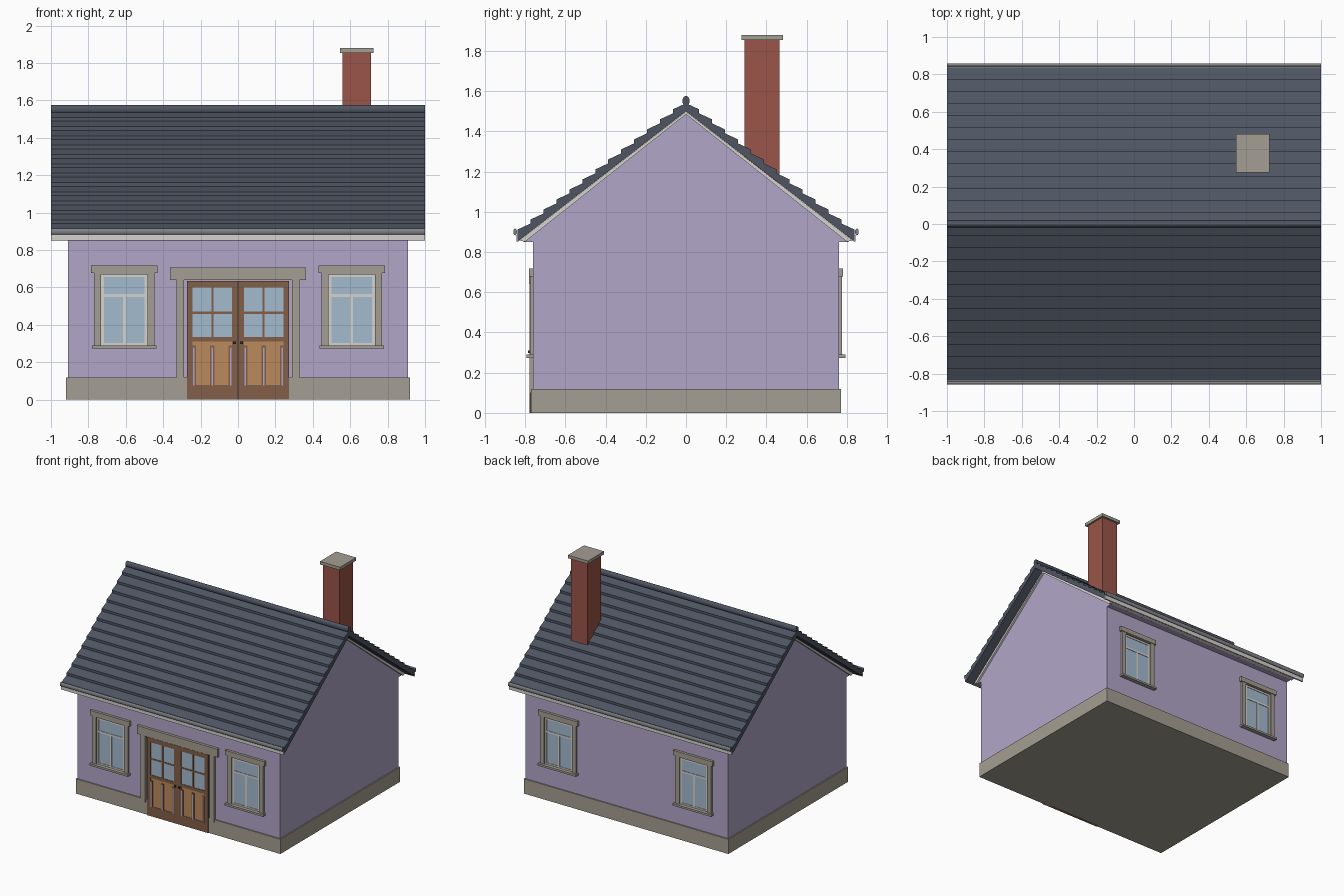
import bpy
import bmesh
import math

cube = bpy.data.objects.get("Cube")
if cube:
    bpy.data.objects.remove(cube, do_unlink=True)


def make_material(name, rgb):
    linear = [((c / 255 + 0.055) / 1.055) ** 2.4 for c in rgb] + [1]
    mat = bpy.data.materials.new(name)
    mat.use_nodes = True
    mat.diffuse_color = linear
    mat.node_tree.nodes["Principled BSDF"].inputs["Base Color"].default_value = linear
    return mat


lilac = make_material("lilac plaster", (177, 166, 200))
stone = make_material("grey stone", (165, 159, 147))
slate = make_material("dark slate", (79, 85, 98))
white = make_material("off white paint", (214, 211, 207))
glass = make_material("pale blue glass", (164, 187, 207))
brown = make_material("brown wood", (130, 95, 71))
tan = make_material("tan wood", (187, 138, 92))
brick = make_material("red brick", (154, 85, 72))
zinc = make_material("zinc grey", (130, 132, 136))
iron = make_material("dark iron", (60, 50, 45))


def finish(name, bm, mat):
    bmesh.ops.recalc_face_normals(bm, faces=bm.faces)
    mesh = bpy.data.meshes.new(name)
    bm.to_mesh(mesh)
    bm.free()
    mesh.materials.append(mat)
    obj = bpy.data.objects.new(name, mesh)
    bpy.context.collection.objects.link(obj)
    return obj


def box(name, x, y, z, mat):
    """Box from (low, high) ranges on each axis."""
    bm = bmesh.new()
    bmesh.ops.create_cube(bm, size=1)
    for v in bm.verts:
        v.co = [(a + b) / 2 + c * (b - a) for (a, b), c in zip((x, y, z), v.co)]
    return finish(name, bm, mat)


def prism(name, profile, half_x, mat):
    """Profile in y and z, extruded along x."""
    bm = bmesh.new()
    face = bm.faces.new([bm.verts.new((-half_x, y, z)) for y, z in profile])
    new = bmesh.ops.extrude_face_region(bm, geom=[face])["geom"]
    moved = [g for g in new if isinstance(g, bmesh.types.BMVert)]
    bmesh.ops.translate(bm, verts=moved, vec=(2 * half_x, 0, 0))
    return finish(name, bm, mat)


def oval_bar(name, y, z, ry, rz, mat):
    """Long oval bar running the length of the roof."""
    steps = [math.tau * i / 16 for i in range(16)]
    obj = prism(name, [(y + ry * math.cos(a), z + rz * math.sin(a)) for a in steps], 1, mat)
    for face in obj.data.polygons:
        face.use_smooth = len(face.vertices) == 4


# Body
box("plinth", (-0.92, 0.92), (-0.77, 0.77), (0, 0.12), stone)
half_wall = [(0.76, 0.1), (0.76, 0.85), (0.81, 0.85)]
prism("walls", half_wall + [(0, 1.49)] + [(-y, z) for y, z in reversed(half_wall)], 0.91, lilac)

# Roof slopes with stepped slate rows, fascia and gutters
EAVE_Y, EAVE_Z, APEX_Z, ROWS = 0.838, 0.852, 1.5, 13


def under(y):
    return APEX_Z + (EAVE_Z - APEX_Z) * y / EAVE_Y


for side, label in ((-1, "front"), (1, "back")):
    profile = [(0, APEX_Z), (side * EAVE_Y, EAVE_Z)]
    for row in range(ROWS):
        low = EAVE_Y * (1 - row / ROWS)
        high = EAVE_Y * (1 - (row + 1) / ROWS)
        profile += [(side * low, under(low) + 0.06), (side * high, under(high) + 0.04)]
    prism(label + "_roof_slope", profile, 1, slate)
    prism(label + "_soffit", [(0, APEX_Z - 0.001), (side * 0.83, under(0.83) - 0.001),
                              (side * 0.8, 0.852), (0, 1.485)], 0.925, white)
    box(label + "_fascia", (-1, 1), sorted((side * 0.832, side * 0.844)), (0.853, 0.886), white)
    oval_bar(label + "_gutter", side * 0.85, 0.9, 0.009, 0.017, zinc)
oval_bar("ridge_cap", 0, 1.552, 0.018, 0.024, slate)

# Chimney
box("chimney_stack", (0.56, 0.71), (0.29, 0.465), (1.1, 1.86), brick)
box("chimney_cap", (0.545, 0.725), (0.275, 0.482), (1.855, 1.88), stone)


# Windows
def window(name, cx, side):
    def part(label, x0, x1, z0, z1, depth, mat):
        box(name + label, (cx + x0, cx + x1), sorted((side * 0.75, side * depth)), (z0, z1), mat)

    part("_glass", -0.13, 0.13, 0.285, 0.675, 0.762, glass)
    part("_transom", -0.125, 0.125, 0.548, 0.564, 0.766, white)
    part("_mullion", -0.008, 0.008, 0.29, 0.55, 0.766, white)
    part("_top_rail", -0.125, 0.125, 0.655, 0.672, 0.766, white)
    part("_bottom_rail", -0.125, 0.125, 0.288, 0.302, 0.766, white)
    for s in (-1, 1):
        part("_stile", *sorted((s * 0.109, s * 0.126)), 0.29, 0.67, 0.766, white)
        part("_jamb", *sorted((s * 0.125, s * 0.162)), 0.285, 0.675, 0.776, stone)
    part("_header", -0.162, 0.162, 0.67, 0.685, 0.776, stone)
    part("_header_cap", -0.177, 0.177, 0.678, 0.717, 0.781, stone)
    part("_sill", -0.172, 0.172, 0.274, 0.29, 0.794, stone)


for side, label in ((-1, "front"), (1, "back")):
    window(label + "_left_window", 0.608, side)
    window(label + "_right_window", -0.608, side)


# Double door
def door_part(name, x0, x1, z0, z1, depth, mat):
    box(name, (x0, x1), (-depth, -0.75), (z0, z1), mat)


door_part("door_lintel", -0.363, 0.363, 0.64, 0.707, 0.782, stone)
for s, label in ((1, "left"), (-1, "right")):
    def leaf(name, x0, x1, z0, z1, depth, mat):
        door_part(label + name, *sorted((s * x0, s * x1)), z0, z1, depth, mat)

    leaf("_door_jamb", 0.29, 0.33, 0.1, 0.645, 0.778, stone)
    leaf("_door_glass", 0.03, 0.245, 0.33, 0.605, 0.7725, glass)
    leaf("_door_panel", 0.03, 0.245, 0.07, 0.315, 0.7735, tan)
    # Frame of the leaf
    leaf("_inner_stile", 0.001, 0.032, 0, 0.636, 0.777, brown)
    leaf("_outer_stile", 0.242, 0.273, 0, 0.636, 0.777, brown)
    for z0, z1 in ((0, 0.08), (0.31, 0.335), (0.6, 0.636)):
        leaf("_rail", 0.03, 0.245, z0, z1, 0.7765, brown)
    # Glazing bars
    leaf("_upright_bar", 0.131, 0.143, 0.33, 0.605, 0.7755, brown)
    leaf("_cross_bar", 0.03, 0.245, 0.459, 0.471, 0.7755, brown)
    # Carved uprights with pale grooves
    for x in (0.038, 0.137, 0.237):
        leaf("_upright", x - 0.012, x + 0.012, 0.07, 0.29, 0.7775, brown)
        leaf("_groove", x - 0.004, x + 0.004, 0.075, 0.28, 0.7785, lilac)
    leaf("_knob", 0.012, 0.026, 0.297, 0.311, 0.787, iron)
door_part("door_middle_seam", -0.0015, 0.0015, 0, 0.636, 0.7772, iron)
